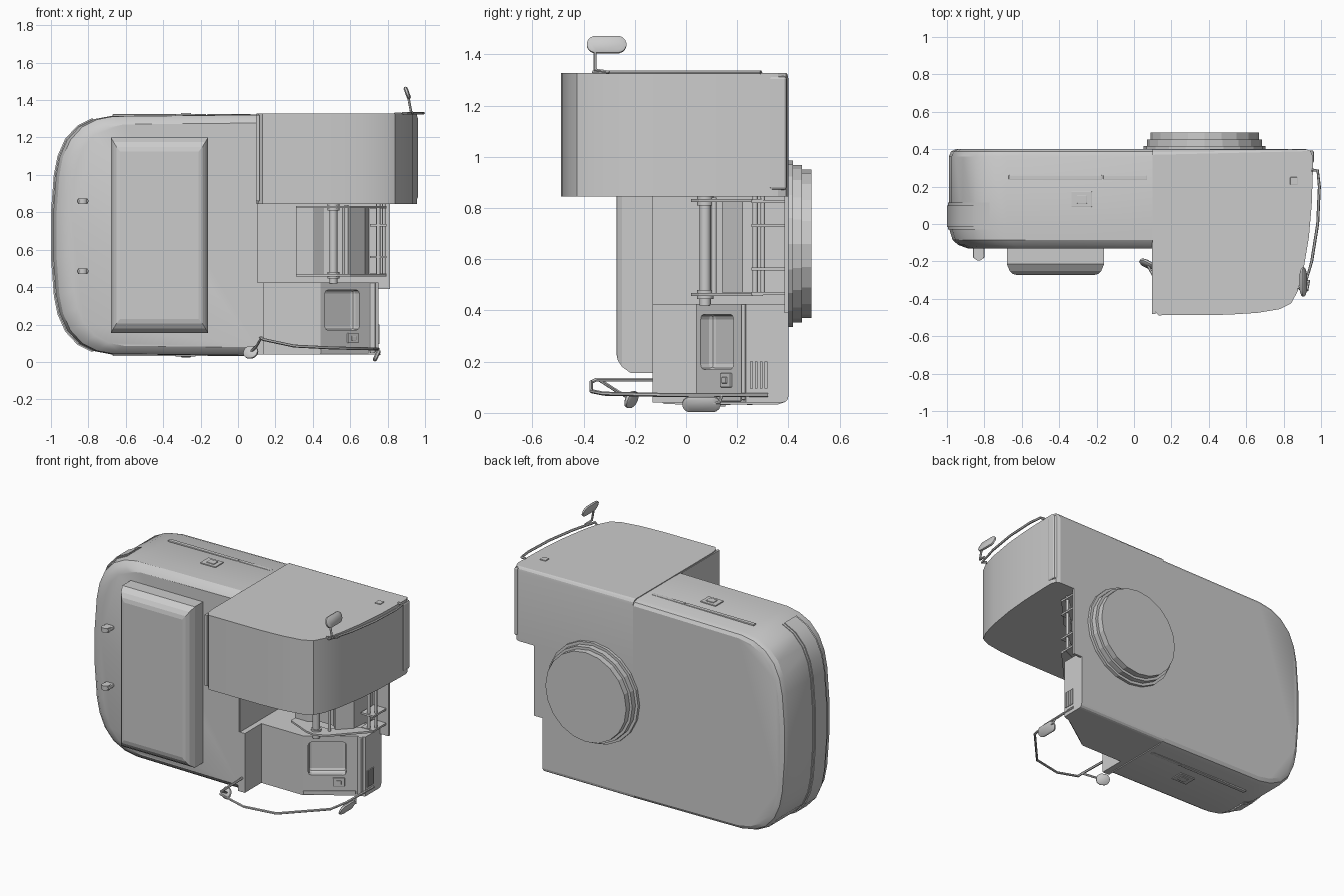
import bpy, bmesh, math
from mathutils import Vector, Matrix

if "Cube" in bpy.data.objects:
    bpy.data.objects.remove(bpy.data.objects["Cube"])

ZC = 0.678  # mid height of the main body


def finish(name, bm, angle=None, bevel=0, segs=2):
    bmesh.ops.recalc_face_normals(bm, faces=bm.faces[:])
    me = bpy.data.meshes.new(name)
    bm.to_mesh(me)
    bm.free()
    ob = bpy.data.objects.new(name, me)
    bpy.context.collection.objects.link(ob)
    if bevel:
        m = ob.modifiers.new("bevel", 'BEVEL')
        m.width, m.segments, m.limit_method = bevel, segs, 'ANGLE'
    if angle:
        bpy.ops.object.select_all(action='DESELECT')
        ob.select_set(True)
        bpy.context.view_layer.objects.active = ob
        bpy.ops.object.shade_smooth_by_angle(angle=math.radians(angle))
    return ob


def loft(name, rings, angle=None):
    bm = bmesh.new()
    vs = [[bm.verts.new(p) for p in r] for r in rings]
    n = len(rings[0])
    for a, b in zip(vs, vs[1:]):
        for i in range(n):
            bm.faces.new((a[i], a[(i + 1) % n], b[(i + 1) % n], b[i]))
    bm.faces.new(vs[0])
    bm.faces.new(vs[-1])
    return finish(name, bm, angle)


def prism(name, pts, z0, z1, bevel_test=None, width=0.03, angle=None):
    bm = bmesh.new()
    lo = [bm.verts.new((x, y, z0)) for x, y in pts]
    hi = [bm.verts.new((x, y, z1)) for x, y in pts]
    n = len(pts)
    for i in range(n):
        bm.faces.new((lo[i], lo[(i + 1) % n], hi[(i + 1) % n], hi[i]))
    bm.faces.new(lo)
    bm.faces.new(hi)
    if bevel_test:
        es = [e for e in bm.edges if all(bevel_test(v.co) for v in e.verts)]
        bmesh.ops.bevel(bm, geom=es, offset=width, segments=3, profile=0.5, affect='EDGES')
    return finish(name, bm, angle)


def box(name, x, y, z, bevel=0, matrix=None):
    bm = bmesh.new()
    bmesh.ops.create_cube(bm, size=1)
    c = Vector(((x[0] + x[1]) / 2, (y[0] + y[1]) / 2, (z[0] + z[1]) / 2))
    for v in bm.verts:
        v.co = c + Vector((v.co.x * (x[1] - x[0]), v.co.y * (y[1] - y[0]), v.co.z * (z[1] - z[0])))
    if matrix:
        bm.transform(matrix)
    return finish(name, bm, bevel=bevel)


def rod(name, x, y, z0, z1, r):
    prism(name, [(x + r * math.cos(a * math.tau / 12), y + r * math.sin(a * math.tau / 12))
                 for a in range(12)], z0, z1, angle=40)


def tube(name, pts, r=0.008):
    cu = bpy.data.curves.new(name, 'CURVE')
    cu.dimensions, cu.bevel_depth, cu.bevel_resolution, cu.use_fill_caps = '3D', r, 1, True
    sp = cu.splines.new('POLY')
    sp.points.add(len(pts) - 1)
    for p, c in zip(sp.points, pts):
        p.co = (*c, 1)
    tmp = bpy.data.objects.new(name + "_path", cu)
    bpy.context.collection.objects.link(tmp)
    bm = bmesh.new()
    bm.from_mesh(bpy.data.meshes.new_from_object(tmp.evaluated_get(bpy.context.evaluated_depsgraph_get())))
    bpy.data.objects.remove(tmp)
    finish(name, bm, 40)


def mirror_pod(name, centre, length, height, tilt, turn=0):
    # Rounded lozenge lying in the y-z plane, thick in x
    m = Matrix.Translation(centre) @ Matrix.Rotation(turn, 4, 'Z') @ Matrix.Rotation(tilt, 4, 'Y')
    rings = []
    for x, s in ((-0.011, 0.8), (-0.005, 1), (0.005, 1), (0.011, 0.8)):
        ring = []
        for i in range(16):
            c, d = math.cos((i + .5) * math.tau / 16), math.sin((i + .5) * math.tau / 16)
            y = s * (c * height / 2 + math.copysign((length - height) / 2, c))
            ring.append(m @ Vector((x, y, s * d * height / 2)))
        rings.append(ring)
    loft(name, rings, 40)


# Main body: rounded left end, chamfered front rim, softened back
upper = [(0.1, 0.645), (-0.68, 0.637), (-0.77, 0.62), (-0.85, 0.58), (-0.915, 0.51),
         (-0.955, 0.42), (-0.975, 0.32), (-0.99, 0.12)]
outline = upper + [(x, -z) for x, z in reversed(upper)]
layers = [(-0.13, .10, .045), (-0.112, .05, .02), (-0.085, .02, .002), (-0.02, 0, 0),
          (0.36, 0, 0), (0.388, .012, .01), (0.4, .035, .03)]
loft("main_body", [[(0.1 + (x - 0.1) * (1 - ix / 1.09), y, ZC + z * (1 - iz / 0.64))
                    for x, z in outline] for y, ix, iz in layers], 25)

# Wraparound strips on the left end
end = [p for p in outline if p[0] < -0.7]
for name, y0, y1, out in (("end_band", -0.015, 0.1, 0.010), ("end_band_rim", -0.03, 0.115, 0.004)):
    loft(name, [[(x * (1 + out), y, ZC + z * (1 + out)) for x, z in end] for y in (y0, y1)], 25)

# Deep raised panel on the front
loft("front_panel", [[(x, y, z) for x, z in ((-.68 + i, .155 + k), (-.16 - i, .155 + k),
                                             (-.16 - i, 1.2 - k), (-.68 + i, 1.2 - k))]
                     for y, i, k in ((-0.12, 0, 0), (-0.215, 0, 0), (-0.25, .015, .025),
                                     (-0.266, .03, .05), (-0.272, .05, .075))])

# Overhanging upper cab
cab = [(0.1, 0.4), (0.1, -0.41), (0.108, -0.46), (0.13, -0.488), (0.5, -0.485), (0.66, -0.475),
       (0.78, -0.455), (0.84, -0.425), (0.875, -0.36), (0.905, -0.25), (0.935, -0.07),
       (0.95, 0.1), (0.957, 0.3), (0.957, 0.36), (0.945, 0.39), (0.92, 0.4)]
prism("upper_cab", cab, 0.845, 1.328, lambda v: v.y > 0.399 and v.z > 1.3, 0.03, 20)
box("cab_corner_cap", (0.925, 0.962), (0.325, 0.394), (0.87, 1.315), 0.012)
box("cab_seam", (0.096, 0.114), (-0.482, -0.1), (0.86, 1.32))
box("cab_top_hatch", (0.835, 0.875), (0.21, 0.25), (1.32, 1.334), 0.003)

# Recess back wall and side wall
box("recess_back", (0.09, 0.812), (0.385, 0.4), (0.39, 0.86))
box("recess_step", (0.09, 0.105), (-0.128, 0.39), (0.42, 0.86))

# Lower cab with angled corner
low = [(0.09, 0.4), (0.09, -0.13), (0.14, -0.13), (0.14, 0.04), (0.44, 0.04), (0.7, 0.22),
       (0.75, 0.235), (0.75, 0.4)]
lower_cab = prism("lower_cab", low, 0.04, 0.425, lambda v: v.y > 0.399 and v.z < 0.1, 0.025)

# Window opening cut into the angled face
ang = math.atan2(0.18, 0.26)
face = Matrix.Translation((0.44, 0.04, 0)) @ Matrix.Rotation(ang, 4, 'Z')
cutter = box("window_cutter", (0.03, 0.255), (-0.1, 0.06), (0.17, 0.385), 0.02, face)
cutter.hide_render = True
cutter.hide_set(True)
m = lower_cab.modifiers.new("window", 'BOOLEAN')
m.object, m.operation, m.solver = cutter, 'DIFFERENCE', 'EXACT'
box("window_sill", (0.0, 0.31), (-0.006, 0.03), (0.045, 0.07), 0.004, face)
box("window_latch", (0.175, 0.245), (-0.01, 0.02), (0.10, 0.155), 0.004, face)
box("latch_button", (0.195, 0.225), (-0.016, 0.0), (0.115, 0.14), 0.003, face)
box("corner_post", (0.705, 0.735), (0.215, 0.25), (0.05, 0.425), 0.006)
for i in range(4):
    box(f"side_vent_{i}", (0.745, 0.756), (0.25 + i * 0.019, 0.261 + i * 0.019), (0.095, 0.2))

# Recess fittings: folded panel, hinge arms and rods
prism("folded_panel", [(0.31, 0.385), (0.31, 0.14), (0.4, 0.14), (0.46, 0.18), (0.56, 0.18),
                       (0.6, 0.14), (0.68, 0.22), (0.7, 0.385)], 0.47, 0.825)
arm = [(0.31, 0.1), (0.31, 0.2), (0.5, 0.13), (0.56, 0.13), (0.72, 0.27), (0.79, 0.3),
       (0.795, 0.26), (0.6, 0.05), (0.53, 0.02), (0.47, 0.03)]
for i, z in enumerate((0.457, 0.823)):
    prism(f"hinge_arm_{i}", arm, z, z + 0.012)
rod("main_hinge_rod", 0.51, 0.075, 0.42, 0.85, 0.022)
rod("second_hinge_rod", 0.58, 0.11, 0.46, 0.84, 0.01)
rod("outer_hinge_rod", 0.75, 0.27, 0.46, 0.85, 0.011)
rod("rear_hinge_rod", 0.78, 0.3, 0.46, 0.85, 0.009)
for i, z in enumerate((0.46, 0.555, 0.725, 0.82)):
    box(f"hinge_bracket_{i}", (0.705, 0.795), (0.255, 0.39), (z, z + 0.012))
for i, z in enumerate((0.445, 0.81)):
    rod(f"hinge_collar_{i}", 0.51, 0.075, z, z + 0.035, 0.032)

# Stepped round drum on the back
steps = [(0.39, .325), (0.418, .325), (0.418, .307), (0.452, .307), (0.452, .29), (0.49, .29)]
loft("rear_drum", [[(0.377 + r * math.cos(a * math.tau / 20), y, 0.66 + r * math.sin(a * math.tau / 20))
                    for a in range(20)] for y, r in steps])

# Slots and hatch repeated on top and underside
for side, z in (("top", 1.319), ("bottom", 0.037)):
    for i, (a, b) in enumerate(((-0.67, -0.17), (-0.165, 0.07))):
        box(f"{side}_rail_{i}", (a, b), (0.237, 0.262), (z - 0.006, z + 0.006), 0.004)
    box(f"{side}_hatch", (-0.335, -0.225), (0.09, 0.175), (z - 0.007, z + 0.007), 0.003)
    box(f"{side}_hatch_core", (-0.305, -0.25), (0.11, 0.155), (z - 0.012, z + 0.012), 0.003)

# Two hooks on the front face
for i, z in enumerate((0.485, 0.86)):
    box(f"front_hook_{i}", (-0.86, -0.8), (-0.185, -0.12), (z - 0.012, z + 0.012), 0.008)
    rod(f"hook_eye_{i}", -0.83, -0.17, z - 0.015, z + 0.015, 0.026)

# Upper rail with its mirror
tube("upper_rail", [(0.95, 0.29, 1.33), (0.982, 0.285, 1.33), (0.991, 0.2, 1.33), (0.982, 0.0, 1.33),
                    (0.95, -0.2, 1.33), (0.905, -0.36, 1.33), (0.88, -0.34, 1.33)])
tube("upper_mirror_stem", [(0.935, -0.3, 1.33), (0.925, -0.355, 1.34), (0.91, -0.355, 1.42),
                           (0.905, -0.34, 1.44), (0.905, -0.3, 1.442)], 0.007)
mirror_pod("upper_mirror", (0.905, -0.31, 1.438), 0.155, 0.07, -0.35)

# Lower rail with its two mirrors
tube("lower_rail", [(0.12, -0.12, 0.13), (0.125, -0.35, 0.13), (0.135, -0.37, 0.12), (0.3, -0.37, 0.085),
                    (0.5, -0.32, 0.075), (0.72, -0.08, 0.07), (0.743, 0.05, 0.07), (0.75, 0.32, 0.07)])
tube("lower_mirror_stem", [(0.125, -0.34, 0.13), (0.1, -0.27, 0.085), (0.07, -0.215, 0.055)], 0.007)
mirror_pod("lower_mirror_front", (0.068, -0.213, 0.052), 0.085, 0.07, 0.4, 1.1)
tube("side_mirror_stem", [(0.743, 0.14, 0.07), (0.755, 0.13, 0.04), (0.74, 0.06, 0.036)], 0.007)
mirror_pod("lower_mirror_side", (0.742, 0.06, 0.034), 0.15, 0.066, 0.45)
